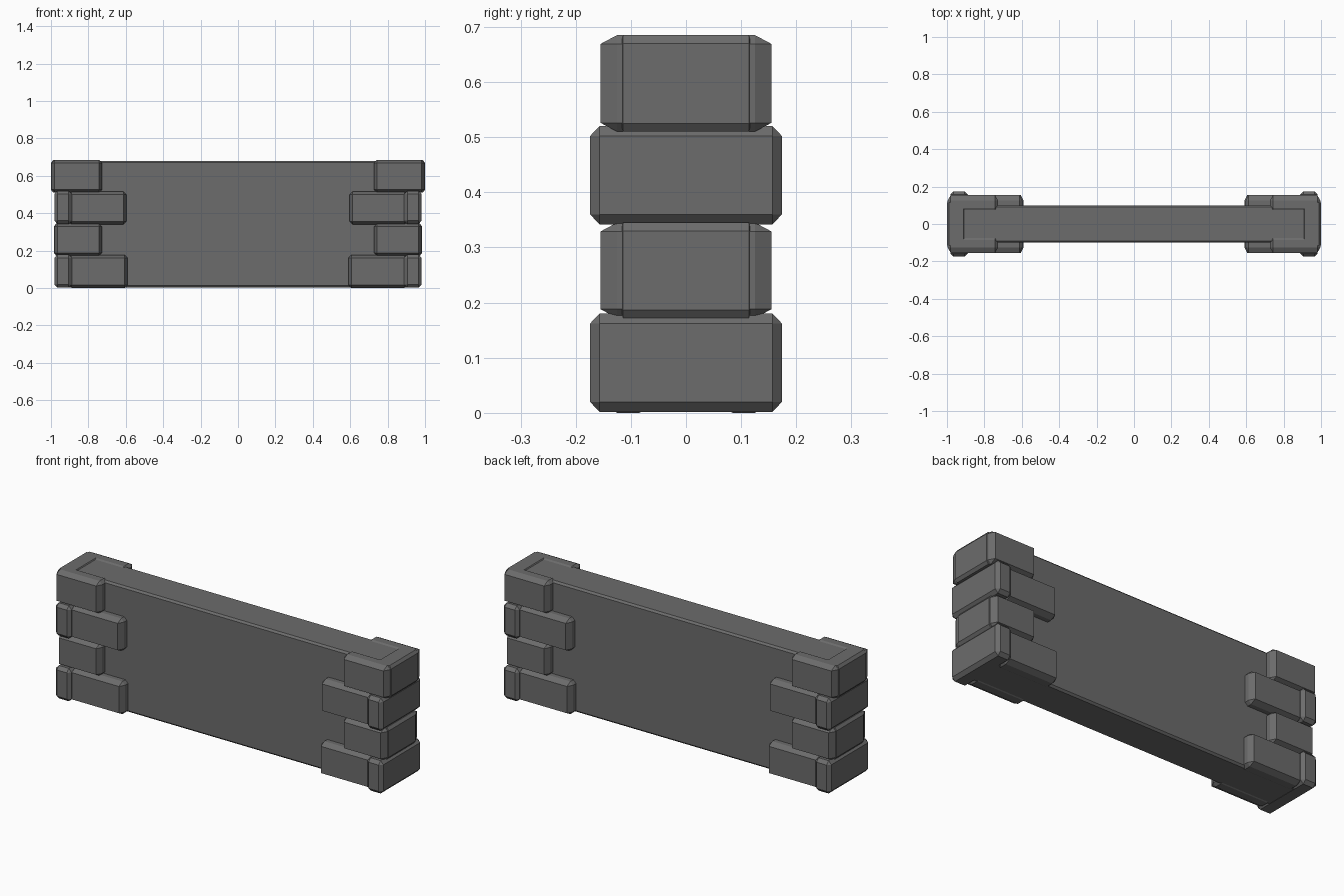
import bpy, bmesh
from itertools import product

if "Cube" in bpy.data.objects:
    bpy.data.objects.remove(bpy.data.objects["Cube"])

stone = bpy.data.materials.new("dark grey stone")
stone.diffuse_color = (0.15, 0.15, 0.15, 1)
stone.use_nodes = True
stone.node_tree.nodes["Principled BSDF"].inputs["Base Color"].default_value = stone.diffuse_color


def block(name, lo, hi, cut):
    """Box between two corners, all edges chamfered by cut = (x, y, z)."""
    mid = [(a + b) / 2 for a, b in zip(lo, hi)]
    half = [(b - a) / 2 for a, b in zip(lo, hi)]
    bm = bmesh.new()
    for sign in product((-1, 1), repeat=3):
        for full in range(3):
            bm.verts.new([mid[i] + sign[i] * (half[i] - (0 if i == full else cut[i]))
                          for i in range(3)])
    bmesh.ops.convex_hull(bm, input=bm.verts)
    bmesh.ops.dissolve_limit(bm, angle_limit=0.01, verts=bm.verts, edges=bm.edges)
    bmesh.ops.recalc_face_normals(bm, faces=bm.faces)
    me = bpy.data.meshes.new(name)
    bm.to_mesh(me)
    bm.free()
    me.materials.append(stone)
    ob = bpy.data.objects.new(name, me)
    bpy.context.collection.objects.link(ob)
    return ob


def both_ends(name, x0, x1, y0, y1, z0, z1, cut):
    for side, s in (("left", -1), ("right", 1)):
        xs = sorted((s * x0, s * x1))
        block(f"{name}_{side}", (xs[0], y0, z0), (xs[1], y1, z1), cut)


def four_corners(name, x0, x1, z0, z1):
    for face, s in (("front", -1), ("back", 1)):
        ys = sorted((s * 0.055, s * 0.155))
        both_ends(f"{name}_{face}", x0, x1, ys[0], ys[1], z0, z1, (0.016, 0.03, 0.016))


# plain wall slab
block("wall", (-0.94, -0.1, 0.003), (0.94, 0.1, 0.68), (0.01, 0.01, 0.01))

# courses with a wide end stone and long side stones
for n, z0, z1, inner in ((1, 0.002, 0.18, 0.59), (3, 0.342, 0.52, 0.597)):
    both_ends(f"end_stone_{n}", 0.888, 0.982, -0.174, 0.174, z0, z1, (0.017, 0.017, 0.018))
    four_corners(f"side_stone_{n}", inner, 0.905, z0 - 0.002, z1 - 0.003)

# courses with a narrow end stone and short side stones at the corners
for n, z0, z1, outer in ((2, 0.172, 0.345, 0.984), (4, 0.51, 0.685, 1.0)):
    both_ends(f"end_stone_{n}", 0.9, outer, -0.118, 0.118, z0, z1, (0.012, 0.004, 0.015))
    four_corners(f"side_stone_{n}", 0.727, outer - 0.004, z0, z1)
